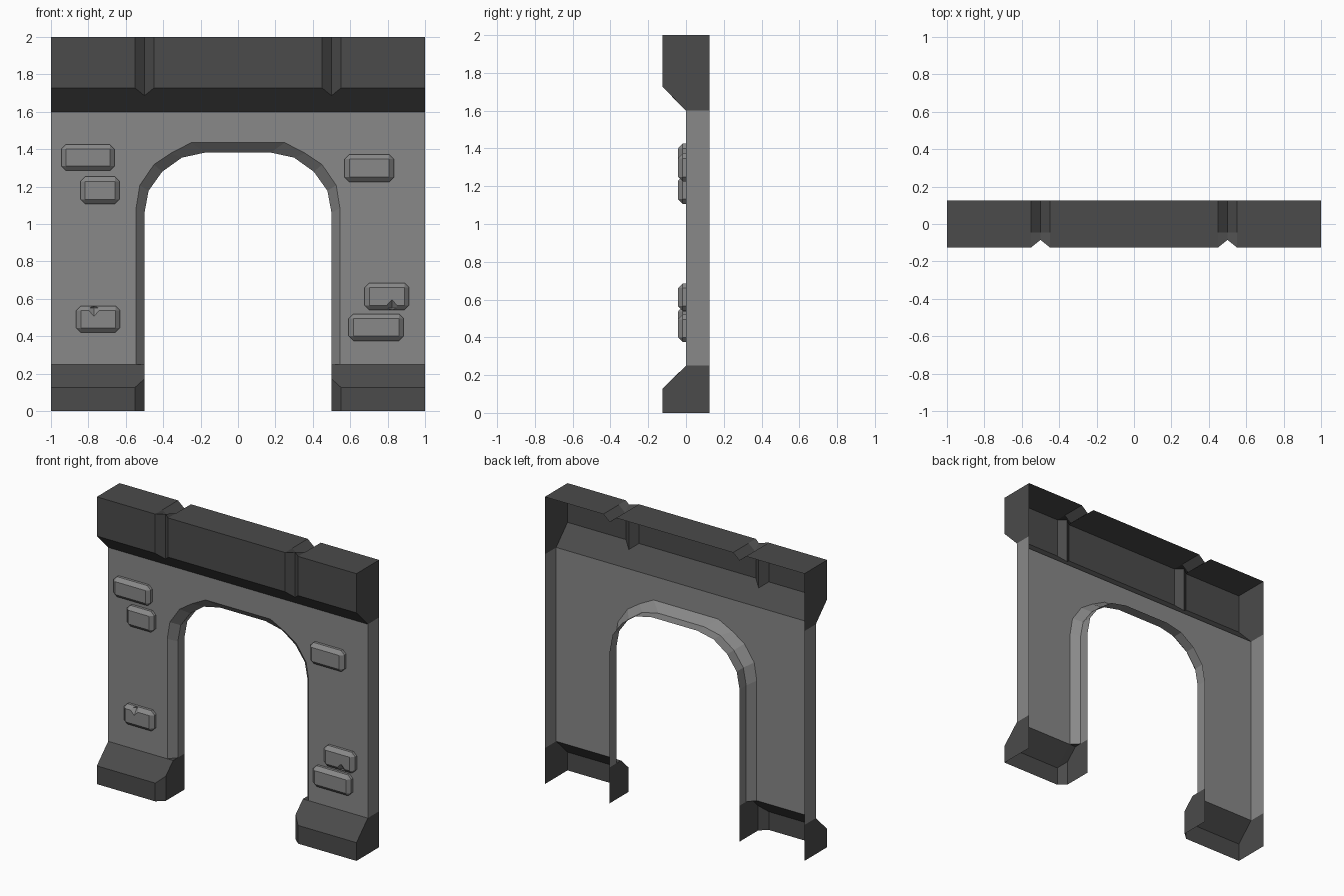
import bpy, bmesh

if "Cube" in bpy.data.objects:
    bpy.data.objects.remove(bpy.data.objects["Cube"])


def material(name, v):
    m = bpy.data.materials.new(name)
    m.diffuse_color = (v, v, v, 1)
    m.use_nodes = True
    m.node_tree.nodes["Principled BSDF"].inputs["Base Color"].default_value = m.diffuse_color
    return m


DARK = material("dark_stone", 0.07)
GREY = material("grey_stone", 0.25)


def make(name, faces, mat):
    """Object from faces given as point lists; welded, facing outward (-y)."""
    bm = bmesh.new()
    for f in faces:
        bm.faces.new([bm.verts.new(p) for p in f])
    bmesh.ops.remove_doubles(bm, verts=bm.verts, dist=1e-4)
    bmesh.ops.recalc_face_normals(bm, faces=bm.faces)
    bm.normal_update()
    is_open = any(e.is_boundary for e in bm.edges)
    if is_open and sum(f.normal.y * f.calc_area() for f in bm.faces) > 0:
        bmesh.ops.reverse_faces(bm, faces=bm.faces)
    me = bpy.data.meshes.new(name)
    bm.to_mesh(me)
    bm.free()
    me.materials.append(mat)
    ob = bpy.data.objects.new(name, me)
    bpy.context.collection.objects.link(ob)
    return ob


def loft(rows, closed=False):
    """Quads between successive point rows."""
    out = []
    for a, b in zip(rows, rows[1:]):
        n = len(a)
        for i in range(n if closed else n - 1):
            j = (i + 1) % n
            out.append([a[i], a[j], b[j], b[i]])
    return out


def section(x, prof):
    return [(x, y, z) for y, z in prof]


# Cornice: open-backed shell with two V grooves
flat = [(0, 1.6), (-.125, 1.727), (-.125, 2), (-.045, 2), (.125, 2)]
groove = [(0, 1.6), (-.085, 1.686), (-.085, 2), (-.045, 1.957), (.125, 1.957)]
stations = [(-1, flat), (-.55, flat), (-.5, groove), (-.45, flat),
            (.45, flat), (.5, groove), (.55, flat), (1, flat)]
faces = loft([section(x, p) for x, p in stations])
for s in (-1, 1):
    faces.append(section(s, flat + [(.125, 1.6)]))
make("cornice", faces, DARK)

# Wall: front face with arch opening, chamfered reveal and outer ends
outer = [(.545, .25), (.545, 1.085), (.525, 1.207), (.45, 1.317), (.36, 1.378), (.25, 1.435)]
inner = [(.5, .25), (.5, 1.06), (.478, 1.178), (.405, 1.28), (.3, 1.355), (.175, 1.382)]


def arch(half, y):
    pts = half + [(-x, z) for x, z in reversed(half)]
    return [(x, y, z) for x, z in pts]


faces = loft([arch(outer, 0), arch(inner, .052), arch(inner, .125)])
faces.append([(-1, 0, .25), (-1, 0, 1.6), (1, 0, 1.6), (1, 0, .25)] + arch(outer, 0))
for s in (-1, 1):
    faces.append([(s, 0, .25), (s, 0, 1.6), (s, .125, 1.6), (s, .125, .25)])
make("arch_wall", faces, GREY)

# Plinths: one at the foot of each leg, open at back and bottom
full = [(-.125, 0), (-.125, .127), (0, .25)]
cut = [(-.08, 0), (-.08, .172), (0, .25)]
back = [(.125, .25), (.125, 0)]
for side, s in (("left", -1), ("right", 1)):
    faces = loft([section(s, full), section(s * .55, full), section(s * .5, cut)])
    faces.append(section(s, full + back))
    faces.append(section(s * .5, cut + [(.052, .25)] + back))
    faces.append([(s * .55, 0, .25), (s * .5, 0, .25), (s * .5, .052, .25)])
    make(side + "_plinth", faces, DARK)


# Raised bricks with bevelled edges, two of them chipped
def brick(name, x0, x1, z0, z1, chip=None):
    c = .025
    octo = [(x0 + c, z0), (x1 - c, z0), (x1, z0 + c), (x1, z1 - c),
            (x1 - c, z1), (x0 + c, z1), (x0, z1 - c), (x0, z0 + c)]
    a, b, d, e = (x0 + c, z0 + c), (x1 - c, z0 + c), (x1 - c, z1 - c), (x0 + c, z1 - c)
    rect = [a, b, b, d, d, e, e, a]
    ring = lambda pts, y: [(x, y, z) for x, z in pts]
    base, mid, front = ring(octo, 0), ring(octo, -.018), ring(rect, -.042)
    faces = loft([base, mid], True) + [base, ring([a, b, d, e], -.042)]
    for i in range(8):
        j = (i + 1) % 8
        f = [mid[i], mid[j], front[j]]
        faces.append(f + [front[i]] if front[i] != front[j] else f)
    ob = make(name, faces, GREY)
    if chip:
        bm = bmesh.new()
        bmesh.ops.create_uvsphere(bm, u_segments=4, v_segments=2, radius=1)
        for v in bm.verts:
            v.co = (chip[0] + v.co.x * .042, -.042 + v.co.y * .03, chip[1] + v.co.z * .045)
        me = bpy.data.meshes.new("chip_cutter")
        bm.to_mesh(me)
        bm.free()
        cutter = bpy.data.objects.new("chip_cutter", me)
        cutter.hide_render = True
        bpy.context.collection.objects.link(cutter)
        mod = ob.modifiers.new("chip", 'BOOLEAN')
        mod.operation, mod.object, mod.solver = 'DIFFERENCE', cutter, 'EXACT'
        dg = bpy.context.evaluated_depsgraph_get()
        done = bpy.data.meshes.new_from_object(ob.evaluated_get(dg))
        ob.modifiers.clear()
        ob.data = done
        bpy.data.objects.remove(cutter)


bricks = [(-.945, -.66, 1.285, 1.425, None), (-.842, -.633, 1.107, 1.253, None),
          (-.865, -.63, .42, .562, (-.77, .552)), (.57, .833, 1.225, 1.372, None),
          (.677, .915, .54, .685, (.823, .55)), (.592, .885, .375, .52, None)]
for n, args in enumerate(bricks, 1):
    brick("brick_%d" % n, *args)
